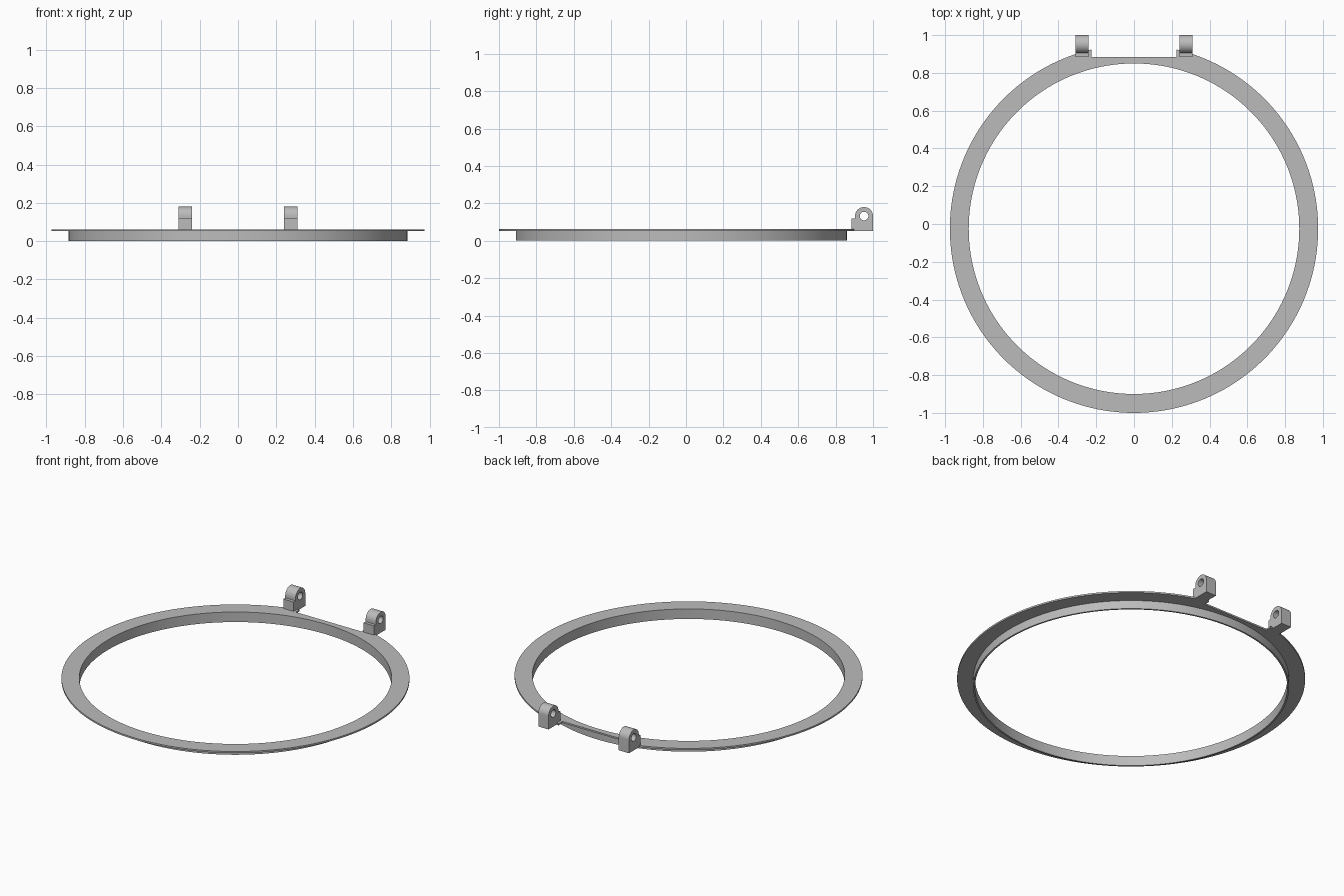
import bpy, bmesh, math
from mathutils import Matrix, Vector

if "Cube" in bpy.data.objects:
    bpy.data.objects.remove(bpy.data.objects["Cube"])

CENTRE_Y = -0.025      # middle of the ring
BASE, TOP = 0.052, 0.062   # flange underside and top

grey = bpy.data.materials.new("plain grey")
grey.use_nodes = True
grey.diffuse_color = (0.5, 0.5, 0.5, 1)
grey.node_tree.nodes["Principled BSDF"].inputs["Base Color"].default_value = (0.5, 0.5, 0.5, 1)


def make_object(name, bm):
    bmesh.ops.recalc_face_normals(bm, faces=bm.faces)
    mesh = bpy.data.meshes.new(name)
    bm.to_mesh(mesh)
    bm.free()
    mesh.materials.append(grey)
    obj = bpy.data.objects.new(name, mesh)
    bpy.context.collection.objects.link(obj)
    return obj


def select_only(obj):
    bpy.ops.object.select_all(action='DESELECT')
    obj.select_set(True)
    bpy.context.view_layer.objects.active = obj


def cut(obj, cutter):
    mod = obj.modifiers.new("cut", 'BOOLEAN')
    mod.operation, mod.solver, mod.object = 'DIFFERENCE', 'EXACT', cutter
    select_only(obj)
    bpy.ops.object.modifier_apply(modifier=mod.name)
    bpy.data.objects.remove(cutter)


def smooth(obj):
    select_only(obj)
    bpy.ops.object.shade_smooth_by_angle(angle=math.radians(30))


# Ring: short wall below a thin, wide flange, turned about z
profile = [(0.875, 0), (0.885, 0), (0.885, BASE), (0.975, BASE), (0.975, TOP), (0.875, TOP)]
bm = bmesh.new()
verts = [bm.verts.new((r, 0, z)) for r, z in profile]
edges = [bm.edges.new((v, verts[i - 1])) for i, v in enumerate(verts)]
bmesh.ops.spin(bm, geom=verts + edges, axis=(0, 0, 1), cent=(0, 0, 0),
               angle=math.tau, steps=160, use_merge=True)
bmesh.ops.remove_doubles(bm, verts=bm.verts, dist=1e-5)
bmesh.ops.translate(bm, verts=bm.verts, vec=(0, CENTRE_Y, 0))
ring = make_object("ring", bm)

# Straight notch in the flange between the hinges
bm = bmesh.new()
bmesh.ops.create_cube(bm, size=1, matrix=Matrix.Translation((0, 0.985, BASE))
                      @ Matrix.Diagonal((0.45, 0.2, 0.08, 1)))
cut(ring, make_object("notch_cutter", bm))
smooth(ring)

# Hinges: stepped foot with a rounded, drilled knuckle
PIN_Y, PIN_Z, RADIUS = 0.952, 0.132, 0.048
WIDTH, HINGE_X = 0.07, 0.275
arc = [(PIN_Y + RADIUS * math.cos(a), PIN_Z + RADIUS * math.sin(a))
       for a in (math.pi * i / 24 for i in range(25))]
outline = [(0.885, BASE), (1.0, BASE)] + arc + [(PIN_Y - RADIUS, 0.12), (0.885, 0.12)]

for name, side in (("left_hinge", 1), ("right_hinge", -1)):
    x = side * HINGE_X
    bm = bmesh.new()
    face = bm.faces.new([bm.verts.new((x - WIDTH / 2, y, z)) for y, z in outline])
    out = bmesh.ops.extrude_face_region(bm, geom=[face])
    bmesh.ops.translate(bm, vec=Vector((WIDTH, 0, 0)),
                        verts=[v for v in out["geom"] if isinstance(v, bmesh.types.BMVert)])
    hinge = make_object(name, bm)

    bm = bmesh.new()
    bmesh.ops.create_cone(bm, cap_ends=True, segments=32, radius1=0.023, radius2=0.023, depth=0.2,
                          matrix=Matrix.Translation((x, PIN_Y, PIN_Z)) @ Matrix.Rotation(math.pi / 2, 4, 'Y'))
    cut(hinge, make_object("pin_cutter", bm))
    smooth(hinge)
